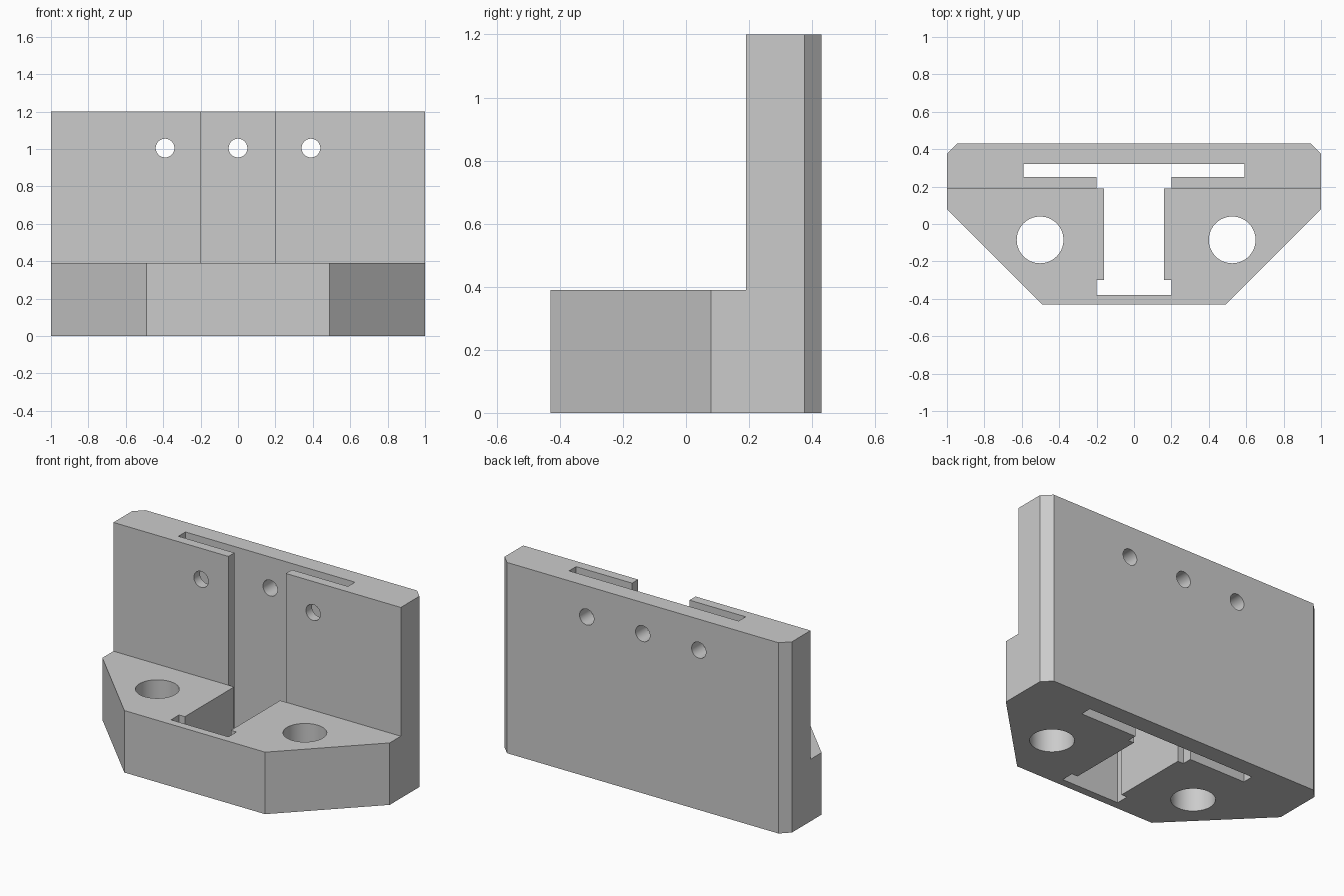
import bpy
import bmesh
import math
from mathutils import Matrix

if "Cube" in bpy.data.objects:
    bpy.data.objects.remove(bpy.data.objects["Cube"], do_unlink=True)

grey = bpy.data.materials.new("plain grey")
grey.use_nodes = True
grey.diffuse_color = (0.6, 0.6, 0.6, 1)
grey.node_tree.nodes["Principled BSDF"].inputs["Base Color"].default_value = (0.6, 0.6, 0.6, 1)


def add_object(name, bm):
    bmesh.ops.recalc_face_normals(bm, faces=bm.faces)
    mesh = bpy.data.meshes.new(name)
    bm.to_mesh(mesh)
    bm.free()
    mesh.materials.append(grey)
    obj = bpy.data.objects.new(name, mesh)
    bpy.context.collection.objects.link(obj)
    return obj


def prism(name, half, z0, z1):
    """Extrude a plan mirrored in x; half lists its +x points from front to back."""
    plan = half + [(-x, y) for x, y in reversed(half)]
    bm = bmesh.new()
    face = bm.faces.new([bm.verts.new((x, y, z0)) for x, y in plan])
    top = bmesh.ops.extrude_face_region(bm, geom=[face])["geom"]
    verts = [v for v in top if isinstance(v, bmesh.types.BMVert)]
    bmesh.ops.translate(bm, verts=verts, vec=(0, 0, z1 - z0))
    return add_object(name, bm)


def drill(name, radius, location, turn=0):
    bm = bmesh.new()
    bmesh.ops.create_cone(bm, cap_ends=True, segments=64, radius1=radius, radius2=radius, depth=1.2,
                          matrix=Matrix.Translation(location) @ Matrix.Rotation(turn, 4, "X"))
    return add_object(name, bm)


# Bracket body: full-height block with angled front and chamfered back corners
bracket = prism("bracket", [(0.49, -0.43), (1, 0.08), (1, 0.375), (0.945, 0.43)], 0, 1.2)

cutters = [
    # Space above the base, in front of the wall
    prism("step_cutter", [(1.2, -0.6), (1.2, 0.19)], 0.39, 1.4),
    # Stepped channel and wide slot running through the whole height
    prism("channel_cutter", [(0.2, -0.38), (0.2, -0.3), (0.16, -0.3), (0.16, 0.19), (0.2, 0.19),
                             (0.2, 0.25), (0.59, 0.25), (0.59, 0.32)], -0.2, 1.4),
    # Large vertical holes in the base
    drill("base_hole_right", 0.125, (-0.502, -0.085, 0.2)),
    drill("base_hole_left", 0.125, (0.525, -0.085, 0.2)),
]
# Row of screw holes through the wall
for x in (-0.39, 0, 0.39):
    cutters.append(drill("wall_hole", 0.05, (x, 0.3, 1.005), math.pi / 2))

# Cut everything out of the body
bpy.ops.object.select_all(action="DESELECT")
bpy.context.view_layer.objects.active = bracket
bracket.select_set(True)
for cutter in cutters:
    mod = bracket.modifiers.new(cutter.name, "BOOLEAN")
    mod.operation = "DIFFERENCE"
    mod.solver = "EXACT"
    mod.object = cutter
    bpy.ops.object.modifier_apply(modifier=mod.name)
    bpy.data.objects.remove(cutter, do_unlink=True)

bpy.ops.object.shade_smooth_by_angle(angle=math.radians(30))
